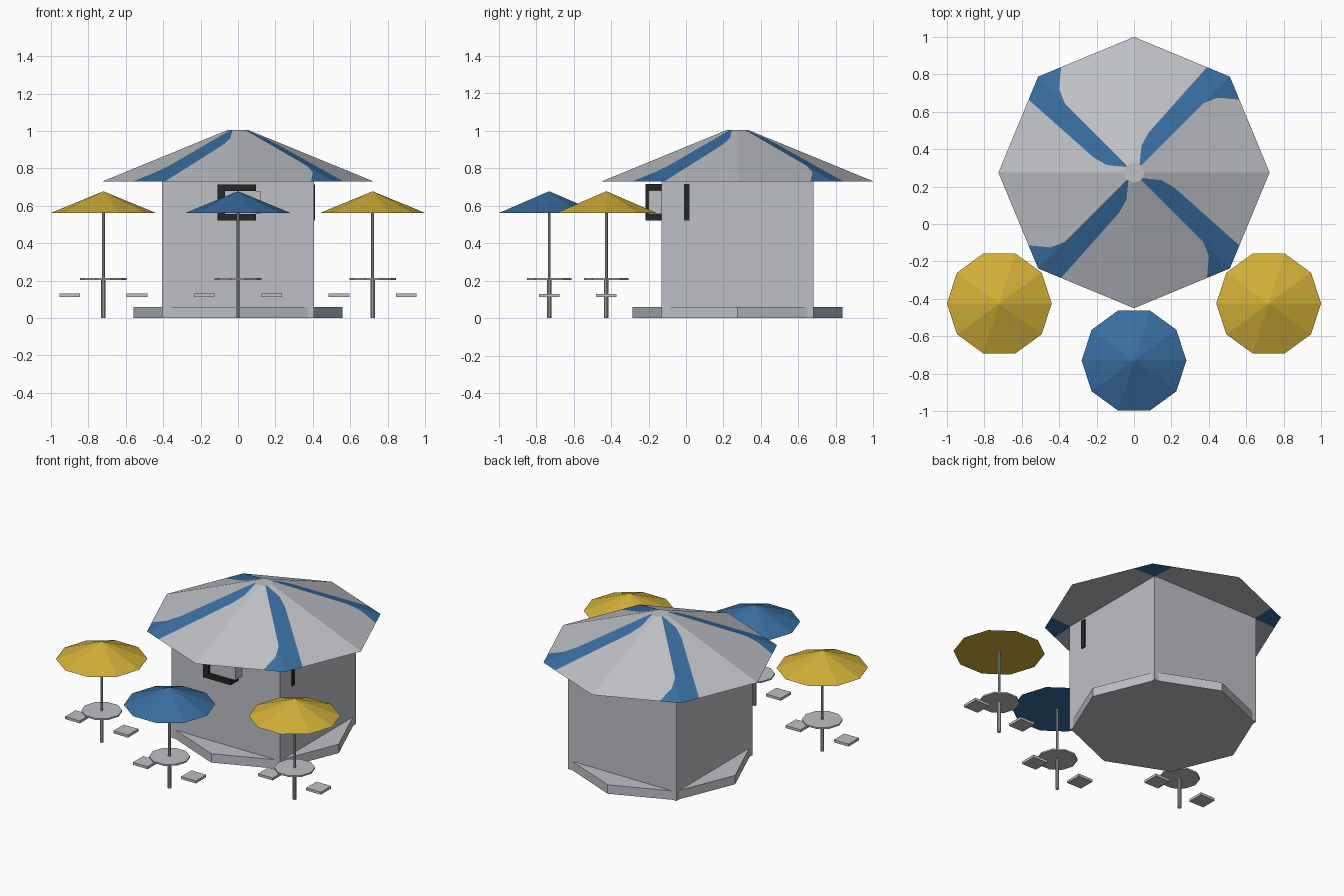
import bpy, bmesh, math
from mathutils import Matrix, Vector

cube = bpy.data.objects.get("Cube")
if cube:
    bpy.data.objects.remove(cube, do_unlink=True)


def material(name, rgb):
    m = bpy.data.materials.new(name)
    m.use_nodes = True
    m.diffuse_color = (*rgb, 1)
    m.node_tree.nodes["Principled BSDF"].inputs["Base Color"].default_value = (*rgb, 1)
    return m


GREY = material("light grey", (0.52, 0.53, 0.56))
BLUE = material("blue", (0.04, 0.155, 0.36))
YELLOW = material("yellow", (0.65, 0.43, 0.04))
BLACK = material("near black", (0.018, 0.02, 0.02))
CY = 0.275  # centre of the kiosk in y


def finish(name, bm, *mats):
    mesh = bpy.data.meshes.new(name)
    bm.to_mesh(mesh)
    bm.free()
    ob = bpy.data.objects.new(name, mesh)
    bpy.context.collection.objects.link(ob)
    for m in mats:
        mesh.materials.append(m)
    return ob


def box(name, mat, low, high):
    bm = bmesh.new()
    low, high = Vector(low), Vector(high)
    bmesh.ops.create_cube(bm, size=1)
    bmesh.ops.scale(bm, vec=high - low, verts=bm.verts)
    bmesh.ops.translate(bm, vec=(low + high) / 2, verts=bm.verts)
    return finish(name, bm, mat)


def cone(name, mat, sides, r1, r2, x, y, z1, z2, turn=0):
    bm = bmesh.new()
    # the primitive puts its first corner on an axis; turn lines it up with x
    bmesh.ops.create_cone(bm, cap_ends=True, segments=sides, radius1=r1, radius2=r2,
                          depth=z2 - z1,
                          matrix=Matrix.Translation((x, y, (z1 + z2) / 2))
                          @ Matrix.Rotation(turn, 4, 'Z'))
    return finish(name, bm, mat)


# Kiosk body and eight-sided plinth
W = 0.405
box("kiosk_walls", GREY, (-W, CY - W, 0), (W, CY + W, 0.73))
cone("plinth", GREY, 8, 0.56, 0.56, 0, CY, 0, 0.06)

# Roof: one quarter laid out in plan, lifted to its slope and turned four times
R, r, EAVE, TOP = 0.725, 0.055, 0.73, 1.005
d = math.sqrt(0.5)
corner, hub = (R * d, R * d), (r * d, r * d)
eave_a, eave_b = (0.39, 0.5635), (0.5635, 0.39)
curve = [(0.08, 0.215), (0.04, 0.145), (0.03, 0.0426)]
flare = [(0.37, 0.37), (0.445, 0.40)]
kite = (0.40, 0.40)
slopes = [
    ([hub, corner, eave_a] + curve, 1),
    (curve[::-1] + [eave_a, (0, R), (0, r)], 0),
    ([corner] + flare + [eave_b], 1),
    ([hub, (r, 0), (R, 0), eave_b] + flare[::-1], 0),
]
soffits = [
    ([eave_b, kite, eave_a, corner], 1),
    ([(0, 0), (0, R), eave_a, kite, eave_b, (R, 0)], 0),
]


def roof_height(x, y):
    out = max(x * math.cos(a) + y * math.sin(a) for a in (math.pi / 8, 3 * math.pi / 8))
    t = (out / math.cos(math.pi / 8) - r) / (R - r)
    return TOP + (EAVE - TOP) * t


bm = bmesh.new()
for q in range(4):
    spin = Matrix.Translation((0, CY, 0)) @ Matrix.Rotation(q * math.pi / 2, 4, 'Z')

    def add(points, index, height, up):
        f = bm.faces.new([bm.verts.new(spin @ Vector((x, y, height(x, y)))) for x, y in points])
        f.normal_update()
        if (f.normal.z > 0) != up:
            f.normal_flip()
        f.material_index = index

    for pts, i in slopes:
        add(pts, i, roof_height, True)
    for pts, i in soffits:
        add(pts, i, lambda x, y: EAVE, False)
    add([(0, 0), (r, 0), hub, (0, r)], 0, lambda x, y: TOP, True)
bmesh.ops.remove_doubles(bm, verts=bm.verts, dist=0.0008)
finish("roof", bm, GREY, BLUE)

# Serving hatch: dark bracket around a grey panel on the front wall
F = CY - W
box("hatch_back_edge", BLACK, (-0.11, F - 0.085, 0.52), (-0.07, F, 0.715))
box("hatch_top", BLACK, (-0.07, F - 0.085, 0.68), (0.095, F, 0.715))
box("hatch_bottom", BLACK, (-0.07, F - 0.085, 0.52), (0.095, F, 0.555))
box("hatch_panel", GREY, (-0.07, F - 0.07, 0.555), (0.12, F, 0.68))

# Narrow dark strip on the left wall
box("side_strip", BLACK, (W - 0.01, -0.01, 0.52), (W + 0.008, 0.02, 0.715))

# Three parasol tables, each with two seats
for label, x, y, colour in (("right", -0.72, -0.425, YELLOW),
                            ("middle", 0, -0.73, BLUE),
                            ("left", 0.72, -0.425, YELLOW)):
    turn = math.pi / 2
    cone(label + "_parasol", colour, 10, 0.28, 0.006, x, y, 0.562, 0.675, turn)
    cone(label + "_pole", GREY, 10, 0.008, 0.008, x, y, 0.2, 0.66, turn)
    cone(label + "_table_leg", GREY, 10, 0.012, 0.012, x, y, 0, 0.206, turn)
    cone(label + "_table_top", GREY, 10, 0.125, 0.125, x, y, 0.204, 0.214, turn)
    for side, s in (("right", -1), ("left", 1)):
        sx = x + s * 0.18
        box(f"{label}_table_{side}_seat", GREY,
            (sx - 0.055, y - 0.055, 0.113), (sx + 0.055, y + 0.055, 0.13))
